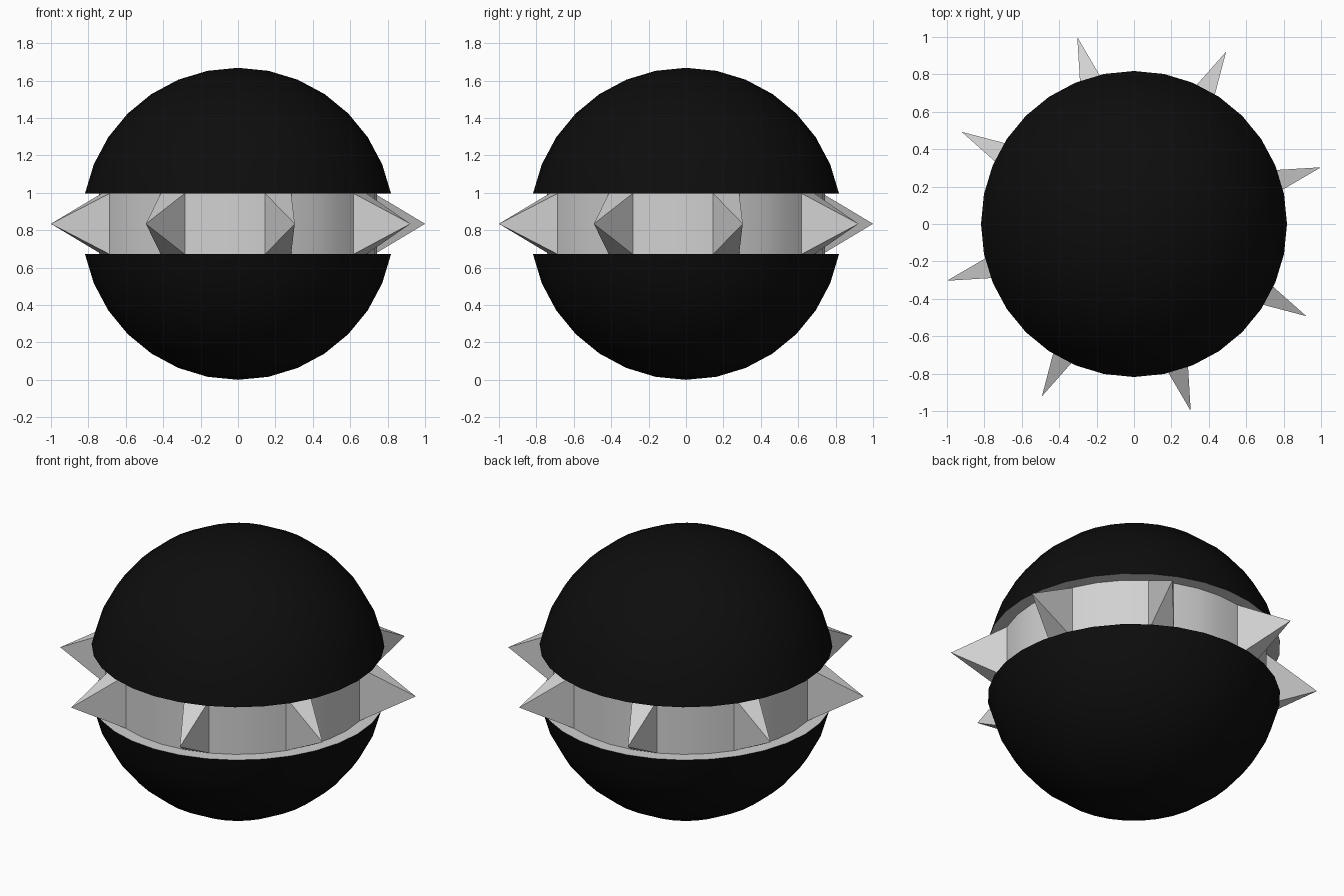
import bpy, bmesh, math

cube = bpy.data.objects.get("Cube")
if cube:
    bpy.data.objects.remove(cube, do_unlink=True)

SEG = 32                      # segments around the ball
STEP = 2 * math.pi / SEG
R = 0.834                     # ball radius, also its centre height
BELT_R = 0.743                # recessed belt radius
TIP_R = 1.045                 # spike tip radius
CUT_R, CUT_Z = R * math.cos(STEP), R * math.sin(STEP)


def material(name, value):
    m = bpy.data.materials.new(name)
    m.use_nodes = True
    colour = (value, value, value, 1)
    m.diffuse_color = colour
    m.node_tree.nodes["Principled BSDF"].inputs["Base Color"].default_value = colour
    return m


black = material("black shell", 0.004)
grey = material("light grey metal", 0.64)


def point(radius, angle, z):
    return (radius * math.cos(angle), radius * math.sin(angle), z)


def finish(name, bm, mat, smooth):
    mesh = bpy.data.meshes.new(name)
    bm.to_mesh(mesh)
    bm.free()
    mesh.materials.append(mat)
    obj = bpy.data.objects.new(name, mesh)
    bpy.context.collection.objects.link(obj)
    if smooth:
        bpy.ops.object.select_all(action='DESELECT')
        obj.select_set(True)
        bpy.context.view_layer.objects.active = obj
        bpy.ops.object.shade_smooth_by_angle(angle=math.radians(30))
    return obj


def revolve(name, profile, mat, skip=lambda row, i: False):
    """Revolve (radius, z) points, listed bottom to top, around z."""
    bm = bmesh.new()
    rows = []
    for r, z in profile:
        if r < 1e-5:
            rows.append([bm.verts.new((0, 0, z))] * SEG)
        else:
            rows.append([bm.verts.new(point(r, i * STEP, z)) for i in range(SEG)])
    for k, (a, b) in enumerate(zip(rows, rows[1:])):
        for i in range(SEG):
            if skip(k, i):
                continue
            j = (i + 1) % SEG
            bm.faces.new(dict.fromkeys((a[i], a[j], b[j], b[i])))
    return finish(name, bm, mat, True)


# Black half shells, one ring short of the equator
arc = [(R * math.sin(k * STEP), R * math.cos(k * STEP)) for k in range(8)]
revolve("lower_shell", [(r, R - z) for r, z in arc], black)
revolve("upper_shell", [(r, R + z) for r, z in reversed(arc)], black)

# Grey belt with flat lips, open where the spikes sit
revolve("belt", [(CUT_R, R - CUT_Z), (BELT_R, R - CUT_Z),
                 (BELT_R, R + CUT_Z), (CUT_R, R + CUT_Z)], grey,
        skip=lambda row, i: row == 1 and i % 4 == 1)

# Eight four-sided spikes, each one belt segment wide
bm = bmesh.new()
for n in range(8):
    a = (4 * n + 1) * STEP
    base = [bm.verts.new(point(BELT_R, a + da, R + dz)) for da, dz in
            ((0, -CUT_Z), (STEP, -CUT_Z), (STEP, CUT_Z), (0, CUT_Z))]
    tip = bm.verts.new(point(TIP_R, a + STEP / 2, R))
    for i in range(4):
        bm.faces.new((base[i], base[(i + 1) % 4], tip))
finish("spikes", bm, grey, False)
